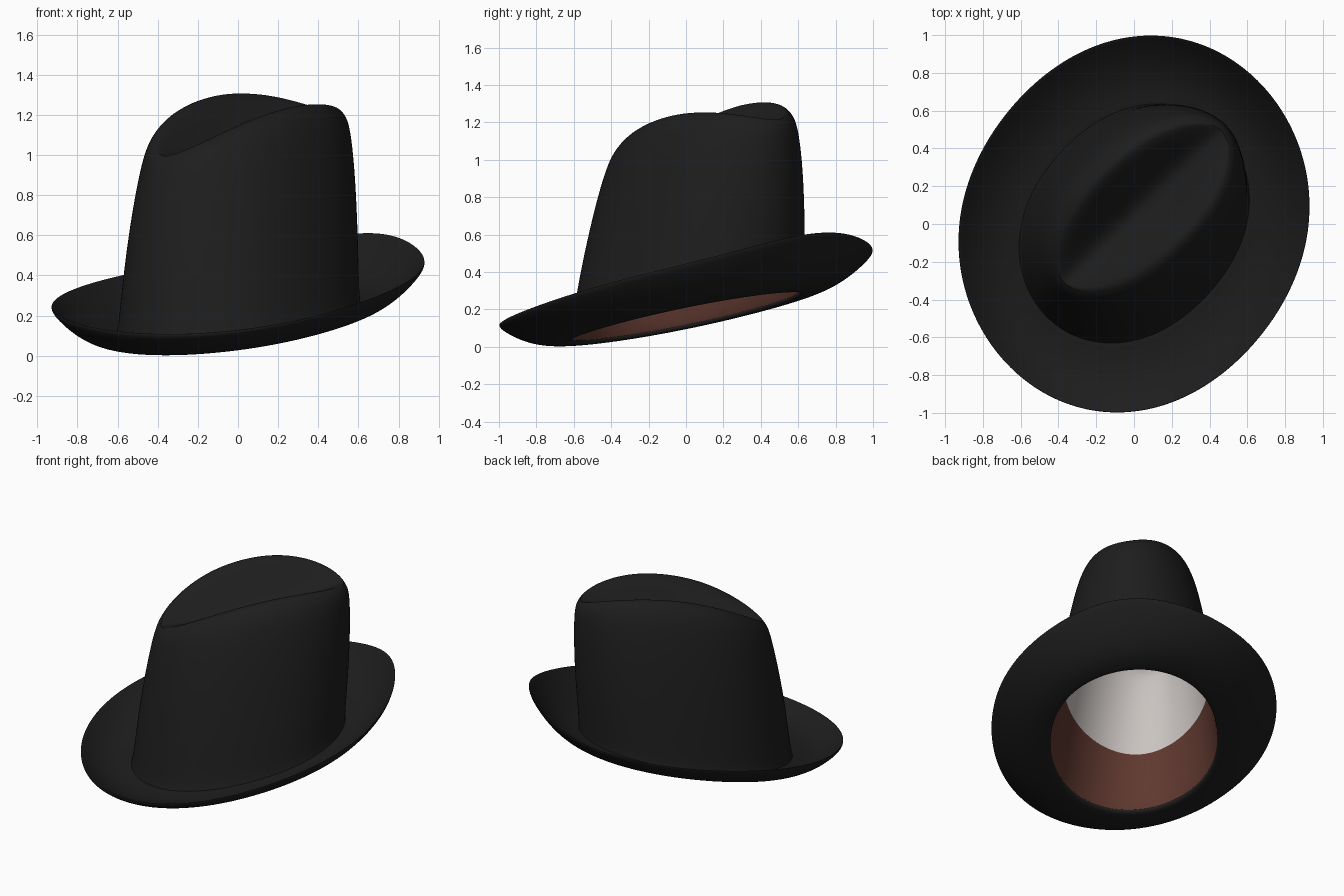
import bpy, bmesh, math
from math import sin, cos, radians

if "Cube" in bpy.data.objects:
    bpy.data.objects.remove(bpy.data.objects["Cube"])

SEG = 64


def material(name, rgb):
    m = bpy.data.materials.new(name)
    m.diffuse_color = (*rgb, 1)
    m.use_nodes = True
    m.node_tree.nodes["Principled BSDF"].inputs["Base Color"].default_value = m.diffuse_color
    return m


black = material("black_felt", (0.0125, 0.0125, 0.0125))
brown = material("brown_sweatband", (0.115, 0.040, 0.029))
grey = material("pale_lining", (0.60, 0.56, 0.54))


def base_plane(x, y):
    """Tilted plane of the head opening."""
    return 0.155 + 0.095 * x + 0.185 * y


def oval(phi, a, b, turn, along=0.0, side=0.0, square=0.0):
    """Point on a turned oval, shifted along and across its long axis."""
    t = radians(turn)
    r = 1 + square * cos(4 * (math.atan2(b * sin(phi), a * cos(phi)) + t))
    u, v = along + r * a * cos(phi), side + r * b * sin(phi)
    return u * cos(t) - v * sin(t), u * sin(t) + v * cos(t)


def skin(name, rings, mats, ring_mat=None, wrap=False, flip=False):
    """Bridge rings of points into one smooth surface."""
    bm = bmesh.new()
    vs = [[bm.verts.new(p) for p in r] for r in rings]
    n = len(vs)
    for i in range(n if wrap else n - 1):
        for j in range(SEG):
            k = (j + 1) % SEG
            m = (i + 1) % n
            f = bm.faces.new((vs[i][j], vs[i][k], vs[m][k], vs[m][j]))
            f.smooth = True
            f.material_index = ring_mat(i) if ring_mat else 0
    bmesh.ops.remove_doubles(bm, verts=bm.verts, dist=0.0005)
    bmesh.ops.recalc_face_normals(bm, faces=bm.faces)
    if flip:
        bmesh.ops.reverse_faces(bm, faces=bm.faces)
    me = bpy.data.meshes.new(name)
    bm.to_mesh(me)
    bm.free()
    for m in mats:
        me.materials.append(m)
    ob = bpy.data.objects.new(name, me)
    bpy.context.collection.objects.link(ob)
    s = ob.modifiers.new("smooth", 'SUBSURF')
    s.levels = s.render_levels = 2
    return ob


PHI = [2 * math.pi * j / SEG for j in range(SEG)]

# Crown levels: height fraction, half length, half width, shift along axis
LEVELS = [
    (0.00, 0.690, 0.555, 0.000),
    (0.04, 0.680, 0.535, 0.006),
    (0.20, 0.675, 0.515, 0.022),
    (0.40, 0.670, 0.485, 0.042),
    (0.60, 0.656, 0.450, 0.063),
    (0.75, 0.643, 0.416, 0.078),
    (0.88, 0.628, 0.378, 0.090),
    (0.96, 0.612, 0.335, 0.097),
    (1.00, 0.580, 0.280, 0.097),
]


def ridge_z(p):
    return 1.11 + 0.11 * cos(p) + 0.16 * abs(sin(p)) ** 1.8 + 0.03 * sin(p)


def crease_z(p):
    return 1.11 + 0.11 * cos(p) - 0.05 * sin(p) ** 2


def crown_rings(inset, drop):
    rings = []
    for f, a, b, c in LEVELS:
        ring = []
        for p in PHI:
            x, y = oval(p, a - inset, b - inset, 50 - 6 * f, c, 0.035 * f, 0.008)
            z0 = base_plane(x, y) + 0.01
            ring.append((x, y, z0 + f * (ridge_z(p) - drop - z0)))
        rings.append(ring)
    # Teardrop crease: the top closes toward a sunken centre line
    f, a, b, c = LEVELS[-1]
    for k in (0.86, 0.68, 0.45, 0.2, 0.0):
        g = k * k * (3 - 2 * k)
        ring = []
        for p in PHI:
            x, y = oval(p, a - inset, (b - inset) * k, 44, c, 0.035)
            lo = crease_z(p)
            ring.append((x, y, lo + (ridge_z(p) - lo) * g - drop))
        rings.append(ring)
    return rings


# Outer crown
skin("crown", crown_rings(0.0, 0.0), [black])

# Inside: brown sweatband below, pale lining above
skin("inner_lining", crown_rings(0.022, 0.045), [brown, grey],
     lambda i: 0 if i < 3 else 1, flip=True)


# Brim: underside outward, then top side back inward
def rise(p):
    peak = max(0.0, cos(p + radians(16))) ** 6
    return 0.168 - 0.02 * cos(2 * (p - radians(31))) + 0.08 * peak


def brim_ring(t, lift):
    ring = []
    for p in PHI:
        x0, y0 = oval(p, 0.660, 0.525, 50, square=0.008)
        x1, y1 = oval(p, 1.020, 0.898, 62, square=0.0075)
        x, y = x0 + (x1 - x0) * t, y0 + (y1 - y0) * t
        ring.append((x, y, base_plane(x, y) + rise(p) * t ** 2.5 + lift))
    return ring


STEPS = [0, 0.15, 0.35, 0.55, 0.75, 0.9, 0.985]
under = [brim_ring(t, 0.0) for t in STEPS]
upper = [brim_ring(t, 0.034 - 0.012 * t) for t in reversed(STEPS)]
skin("brim", under + [brim_ring(1.0, 0.012)] + upper, [black], wrap=True)

# Rest the hat on the ground
low = min(v[2] for r in under for v in r)
for ob in bpy.context.collection.objects:
    ob.location.z = -low
